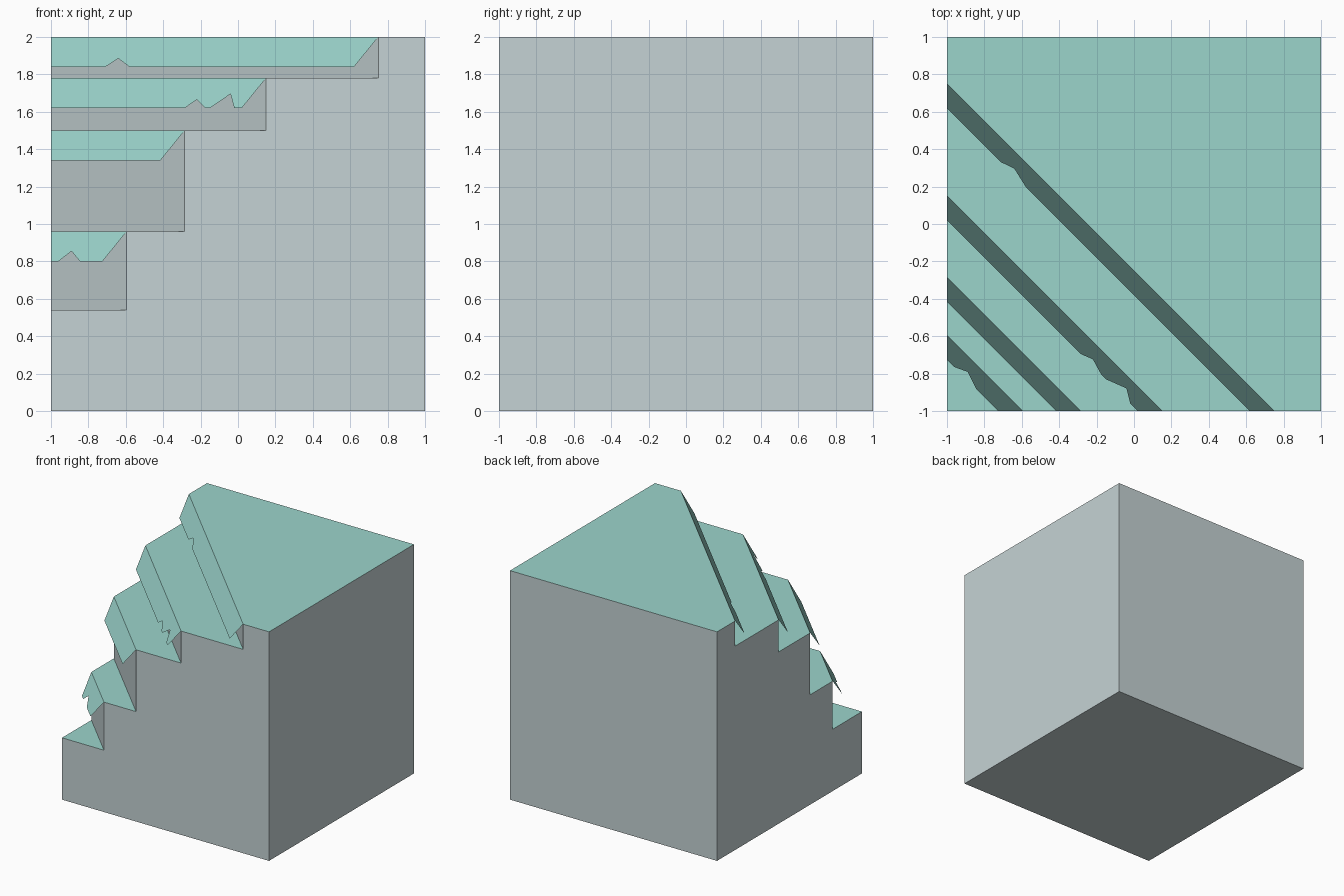
import bpy, bmesh

if "Cube" in bpy.data.objects:
    bpy.data.objects.remove(bpy.data.objects["Cube"])


def material(name, rgb):
    m = bpy.data.materials.new(name)
    m.diffuse_color = (*rgb, 1.0)
    m.use_nodes = True
    m.node_tree.nodes["Principled BSDF"].inputs["Base Color"].default_value = m.diffuse_color
    return m


GREY = material("grey_rock", (0.56, 0.65, 0.66))
GREEN = material("sea_green_turf", (0.33, 0.66, 0.60))

# Steps from top to bottom: (edge position along the front and left sides, height)
STEPS = [(0.75, 2.0), (0.15, 1.78), (-0.285, 1.5), (-0.595, 0.96)]
CORNER_Z = 0.54
DROP, OUT = 0.16, 0.13

# Notches torn in the turf hems: (x, height above hem)
NOTCHES = {
    0: [(-0.71, 0), (-0.64, 0.045), (-0.58, 0)],
    1: [(-0.285, 0), (-0.22, 0.045), (-0.175, 0), (-0.15, 0),
        (-0.04, 0.075), (-0.02, 0)],
    3: [(-0.96, 0), (-0.89, 0.055), (-0.845, 0)],
}


def front(s, z):
    return (s, -1, z)


def left(s, z):
    return (-1, s, z)


def finish(bm, name, mats):
    mesh = bpy.data.meshes.new(name)
    bm.to_mesh(mesh)
    bm.free()
    for m in mats:
        mesh.materials.append(m)
    bpy.context.collection.objects.link(bpy.data.objects.new(name, mesh))


# Stepped block: side walls, treads and diagonal risers
bm = bmesh.new()


def face(points):
    return bm.faces.new([bm.verts.new(p) for p in points])


levels = [z for _, z in STEPS] + [CORNER_Z]
outline = [(-1, 0), (1, 0), (1, 2)]
for (s, z), below in zip(STEPS, levels[1:]):
    outline += [(s, z), (s, below)]
outline.append((-1, CORNER_Z))

for side in (front, left):
    face([side(s, z) for s, z in outline])
face([(1, -1, 0), (1, 1, 0), (1, 1, 2), (1, -1, 2)])
face([(1, 1, 0), (-1, 1, 0), (-1, 1, 2), (1, 1, 2)])
face([(-1, -1, 0), (-1, 1, 0), (1, 1, 0), (1, -1, 0)])

top = STEPS[0][0]
face([front(top, 2), (1, -1, 2), (1, 1, 2), (-1, 1, 2), left(top, 2)])
for i, (s, z) in enumerate(STEPS):
    low = levels[i + 1]
    face([front(s, z), left(s, z), left(s, low), front(s, low)])
    if i + 1 < len(STEPS):
        n = STEPS[i + 1][0]
        face([front(s, low), left(s, low), left(n, low), front(n, low)])
    else:
        face([front(s, low), left(s, low), (-1, -1, low)])

bmesh.ops.remove_doubles(bm, verts=bm.verts[:], dist=1e-4)
bmesh.ops.recalc_face_normals(bm, faces=bm.faces[:])
for f in bm.faces:
    f.material_index = 1 if f.normal.z > 0.5 else 0
finish(bm, "stepped_block", [GREY, GREEN])

# Turf flaps: thin sheets hanging off each step edge, with torn hems
for i, (s, z) in enumerate(STEPS):
    bm = bmesh.new()
    hem = [(-1, 0)] + NOTCHES.get(i, []) + [(s - OUT, 0)]
    points = [left(s, z)]
    for x, h in hem:
        y = (s - 1) - OUT * (DROP - h) / DROP - x
        points.append((x, y, z - DROP + h))
    points.append(front(s, z))
    face(points)
    finish(bm, f"turf_flap_{i + 1}", [GREEN])
